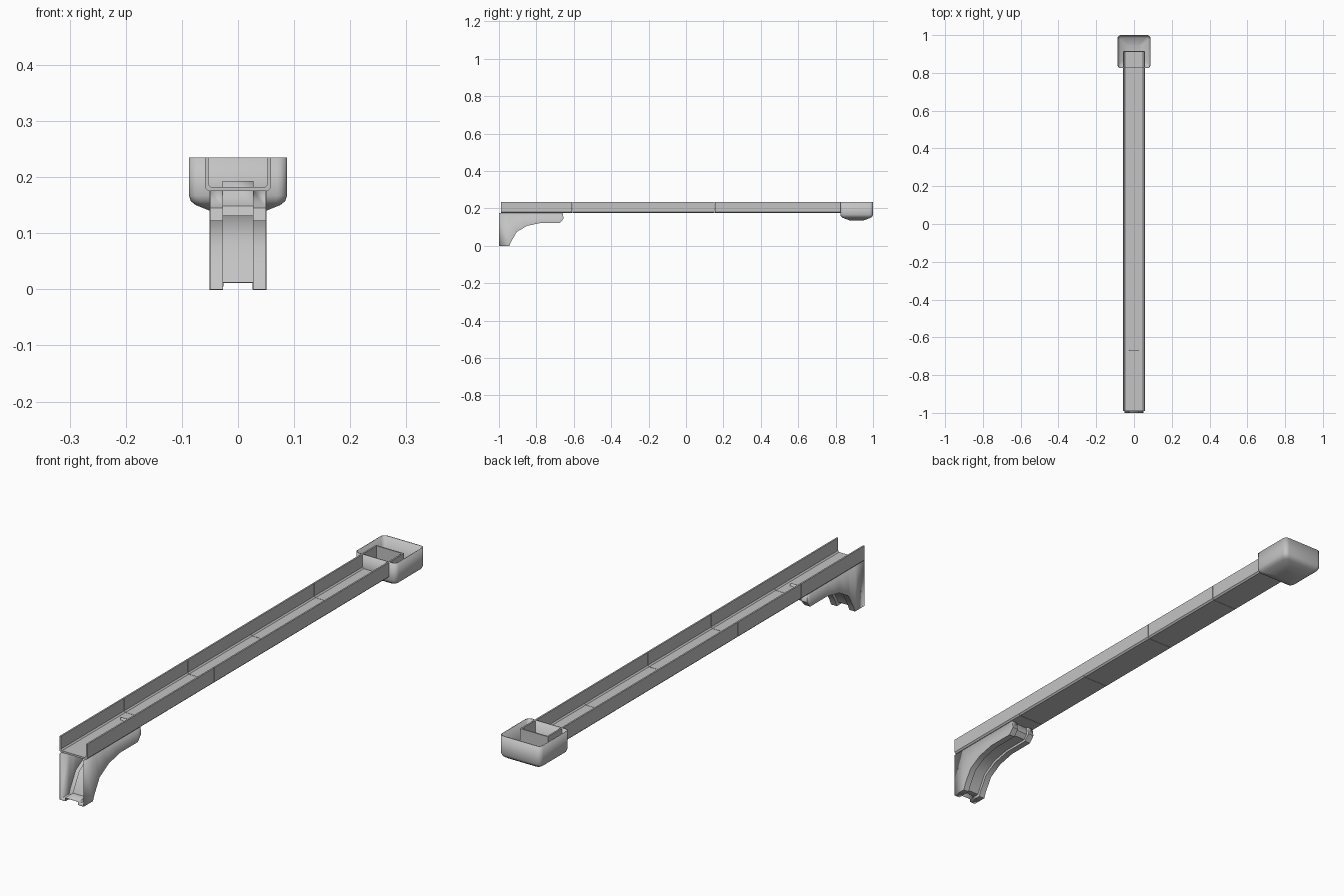
import bpy, bmesh, math

if "Cube" in bpy.data.objects:
    bpy.data.objects.remove(bpy.data.objects["Cube"])

grey = bpy.data.materials.new("plain_grey")
grey.use_nodes = True
COLOUR = (0.55, 0.55, 0.55, 1)
grey.diffuse_color = COLOUR
grey.node_tree.nodes["Principled BSDF"].inputs["Base Color"].default_value = COLOUR


def make_object(name, bm, thickness=0, offset=0, smooth=False):
    bmesh.ops.remove_doubles(bm, verts=bm.verts, dist=0.0002)
    bmesh.ops.recalc_face_normals(bm, faces=bm.faces)
    mesh = bpy.data.meshes.new(name)
    bm.to_mesh(mesh)
    bm.free()
    obj = bpy.data.objects.new(name, mesh)
    bpy.context.collection.objects.link(obj)
    mesh.materials.append(grey)
    if thickness:
        mod = obj.modifiers.new("Sheet", "SOLIDIFY")
        mod.thickness, mod.offset = thickness, offset
    if smooth:
        bpy.ops.object.select_all(action="DESELECT")
        obj.select_set(True)
        bpy.context.view_layer.objects.active = obj
        bpy.ops.object.shade_smooth_by_angle(angle=math.radians(40))
    return obj


def loft(bm, rings, closed):
    rows = [[bm.verts.new(p) for p in ring] for ring in rings]
    count = len(rows[0])
    for a, b in zip(rows, rows[1:]):
        for i in range(count if closed else count - 1):
            j = (i + 1) % count
            bm.faces.new((a[i], a[j], b[j], b[i]))
    return rows


# Channel: five U-shaped lengths, end to end
FRONT, BACK, TOP = -0.99, 0.915, 0.235
half_u = [(0.053, 0.187), (0.053, TOP), (0.059, TOP), (0.059, 0.181), (0.053, 0.175)]
inner = [(0.048, 0.182)] + half_u
section = inner + [(-x, z) for x, z in reversed(inner)]
length = (BACK - FRONT) / 5
for n in range(5):
    y0 = FRONT + n * length + (0.0015 if n else 0)
    y1 = FRONT + (n + 1) * length
    bm = bmesh.new()
    rows = loft(bm, [[(x, y, z) for x, z in section] for y in (y0, y1)], True)
    bm.faces.new(rows[0])
    bm.faces.new(rows[-1])
    make_object(f"channel_length_{n + 1}", bm)

# Plate closing the far end of the channel
bm = bmesh.new()
loft(bm, [[(x, BACK - 0.003, z) for x in (-0.054, 0.054)] for z in (0.178, TOP)], False)
make_object("channel_end_plate", bm, 0.005)

# Basin: rounded box lofted down to a small raised bottom
def rounded_ring(half, z, radius):
    ring = []
    for quarter in range(4):
        a0 = quarter * math.pi / 2
        cx = (half - radius) * (1 if quarter in (0, 3) else -1)
        cy = (half - radius) * (1 if quarter < 2 else -1)
        for k in range(5):
            a = a0 + k * math.pi / 8
            ring.append((cx + radius * math.cos(a), 0.9125 + cy + radius * math.sin(a), z))
    return ring


levels = [(0.0875, TOP), (0.0875, 0.167), (0.084, 0.157), (0.075, 0.150),
          (0.055, 0.142), (0.036, 0.135)]
bm = bmesh.new()
rows = loft(bm, [rounded_ring(h, z, h * 0.2) for h, z in levels], True)
bm.faces.new(rows[-1])
make_object("basin", bm, 0.004, -1, True)

# Bracket: open shell with two curved rails and a sunken middle strip
rail = [(-1, 0), (-0.945, 0), (-0.937, 0.02), (-0.905, 0.075), (-0.85, 0.107),
        (-0.78, 0.122), (-0.675, 0.122), (-0.655, 0.145), (-0.66, 0.175)]
strip = [(-1, 0.012), (-0.953, 0.012), (-0.947, 0.025), (-0.915, 0.083), (-0.856, 0.117),
         (-0.782, 0.131), (-0.68, 0.131), (-0.666, 0.148), (-0.668, 0.193)]
rings = []
for (ry, rz), (sy, sz) in zip(rail, strip):
    side = [(0.05, min(ry, -0.66), 0.175), (0.05, ry, rz), (0.027, ry, rz), (0.027, sy, sz)]
    rings.append(side + [(-x, y, z) for x, y, z in reversed(side)])
bm = bmesh.new()
loft(bm, rings, False)
make_object("support_bracket", bm, 0.002, 0, True)
